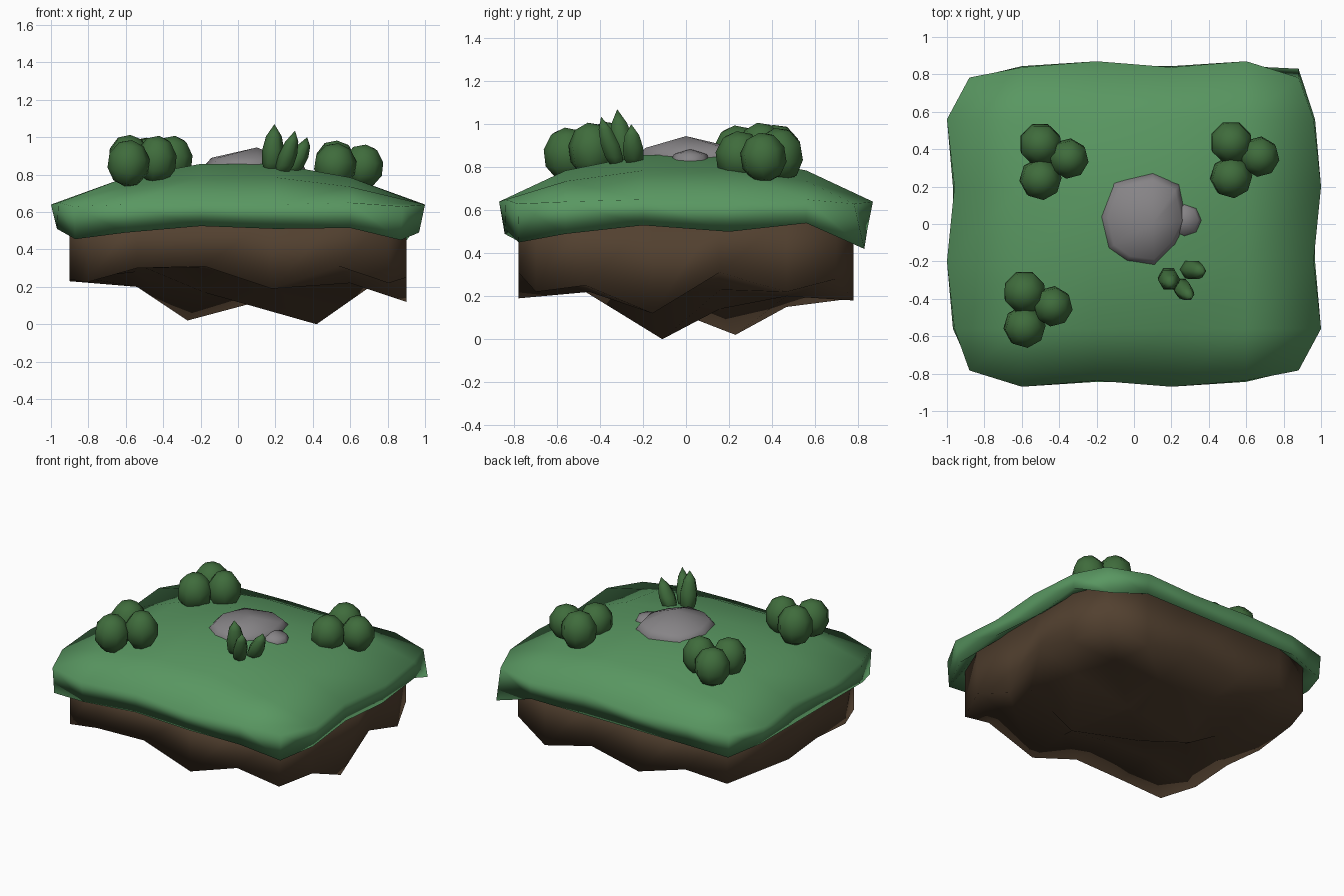
import bpy, bmesh, math
from mathutils import Vector, Matrix

if "Cube" in bpy.data.objects:
    bpy.data.objects.remove(bpy.data.objects["Cube"])

def material(name, rgb):
    m = bpy.data.materials.new(name)
    m.diffuse_color = (*rgb, 1)
    m.use_nodes = True
    m.node_tree.nodes["Principled BSDF"].inputs["Base Color"].default_value = m.diffuse_color
    return m

GRASS = material("grass_green", (0.10, 0.31, 0.12))
LEAF = material("leaf_green", (0.05, 0.15, 0.045))
SOIL = material("soil_brown", (0.085, 0.052, 0.029))
STONE = material("stone_grey", (0.24, 0.23, 0.24))

def finish(name, bm, mat, angle=50):
    bmesh.ops.recalc_face_normals(bm, faces=bm.faces[:])
    me = bpy.data.meshes.new(name)
    bm.to_mesh(me)
    bm.free()
    ob = bpy.data.objects.new(name, me)
    bpy.context.collection.objects.link(ob)
    me.materials.append(mat)
    bpy.ops.object.select_all(action='DESELECT')
    ob.select_set(True)
    bpy.context.view_layer.objects.active = ob
    bpy.ops.object.shade_smooth_by_angle(angle=math.radians(angle))
    return ob

def bridge(bm, a, b):
    n = len(a)
    for k in range(n):
        bm.faces.new((a[k], a[(k + 1) % n], b[(k + 1) % n], b[k]))

N = 6
RIM = ([(i, 0) for i in range(5)] + [(5, j) for j in range(5)]
       + [(i, 5) for i in range(5, 0, -1)] + [(0, j) for j in range(5, 0, -1)])

def is_corner(i, j):
    return i in (0, 5) and j in (0, 5)

def slab(name, grid_point, ring_points, mat):
    """6 x 6 sculpted sheet, walls through further rims, and a flat closing face."""
    bm = bmesh.new()
    g = {(i, j): bm.verts.new(grid_point(i, j)) for i in range(N) for j in range(N)}
    for i in range(N - 1):
        for j in range(N - 1):
            bm.faces.new((g[i, j], g[i + 1, j], g[i + 1, j + 1], g[i, j + 1]))
    prev = [g[c] for c in RIM]
    for point in ring_points:
        ring = [bm.verts.new(point(i, j)) for i, j in RIM]
        bridge(bm, prev, ring)
        prev = ring
    bm.faces.new(prev)
    return finish(name, bm, mat, 150)

# Grass cap: domed top, wavy rim, drooping lip tucked against the soil
GX = [-1, -.6, -.2, .2, .6, 1]
GY = [-.87, -.56, -.2, .2, .56, .87]
LIP = {(0, 0): .455, (1, 0): .49, (2, 0): .525, (3, 0): .51, (4, 0): .515, (5, 0): .45,
       (5, 1): .49, (5, 2): .53, (5, 3): .50, (5, 4): .54, (5, 5): .42}

def grass_top(i, j):
    x, y = GX[i], GY[j]
    if is_corner(i, j):
        return (x * .88, y * .9, .63)
    odd = (i + j) % 2
    if j in (0, 5):
        return (x, y * (1 if odd else .963), .64 if odd else .65)
    if i in (0, 5):
        return (x * (.96 if odd else 1), y, .65 if odd else .64)
    edge = (i in (1, 4)) + (j in (1, 4))
    return (x, y, (.857, .785, .735)[edge])

def grass_lip(i, j):
    x, y = GX[i], GY[j]
    z = LIP.get((i, j), .47 if is_corner(i, j) else .51)
    if (i, j) == (5, 5):
        return (.88, .83, z)
    if is_corner(i, j):
        return (x * .87, y * .895, z)
    return (x * (.968 if i in (0, 5) else 1), y * (.97 if j in (0, 5) else 1), z)

def soil_xy(i, j):
    k = .895 if is_corner(i, j) else 1
    return k * (-.9 + .36 * i), k * (-.78 + .312 * j)

def grass_tuck(i, j):
    x, y = soil_xy(i, j)
    return (x * .98, y * .98, .57)

slab("grass_cap", grass_top, [grass_lip, grass_tuck], GRASS)

# Soil underside: jagged heights by row, front row first
SOIL_Z = [
    [.225, .30, .31, .19, .31, .22],
    [.24, .32, .30, .22, .22, .25],
    [.26, .28, .17, .00, .21, .12],
    [.23, .20, .02, .14, .23, .31],
    [.27, .25, .15, .20, .20, .22],
    [.24, .30, .19, .27, .18, .28],
]
MOVED = {(3, 2): (.42, -.11), (4, 2): (.72, -.16), (2, 3): (-.27, .23),
         (4, 1): (.6, -.45), (4, 3): (.62, .16)}

def soil_bottom(i, j):
    return (*MOVED.get((i, j), soil_xy(i, j)), SOIL_Z[j][i])

slab("soil_base", soil_bottom, [lambda i, j: (*soil_xy(i, j), .575)], SOIL)

# Rocks: irregular outline, shoulder ring and an apex
def rock(name, outline, apex, base, shoulder):
    bm = bmesh.new()
    rings = []
    for z, s in ((base, .97), ((base + shoulder) / 2 + .01, 1), (shoulder, .86)):
        rings.append([bm.verts.new((apex[0] + (x - apex[0]) * s,
                                    apex[1] + (y - apex[1]) * s, z)) for x, y in outline])
    n = len(outline)
    for a, b in zip(rings, rings[1:]):
        bridge(bm, a, b)
    top = bm.verts.new(apex)
    for k in range(n):
        bm.faces.new((rings[-1][k], rings[-1][(k + 1) % n], top))
    bm.faces.new(rings[0])
    finish(name, bm, STONE, 100)

rock("large_rock", [(-.18, .04), (-.14, -.13), (-.04, -.2), (.11, -.22), (.22, -.11),
                    (.28, .02), (.25, .16), (.24, .21), (.1, .27), (-.11, .22)],
     (.10, .0, .945), .79, .89)
rock("small_rock", [(.27 + .09 * math.cos(a * math.pi / 4), .02 + .09 * math.sin(a * math.pi / 4))
                    for a in range(8)], (.25, .02, .885), .78, .86)

# Bushes: three overlapping low-poly balls each, (z, top-to-bottom radius) per ball
def bush(name, x, y, heights):
    bm = bmesh.new()
    spots = ((0, 0, .118), (.15, -.075, .11), (0, -.185, .115))
    for k, ((dx, dy, r), (z, rz)) in enumerate(zip(spots, heights)):
        made = bmesh.ops.create_uvsphere(bm, u_segments=8, v_segments=5, radius=1)
        turn = Matrix.Rotation(math.pi / 8 + k * .25, 3, 'Z') @ Matrix.Rotation(.2, 3, 'X')
        for v in made["verts"]:
            p = turn @ v.co
            v.co = Vector((x + dx + p.x * r, y + dy + p.y * r, z + p.z * rz))
    finish(name, bm, LEAF, 60)

bush("front_left_bush", -.585, -.365, ((.88, .135), (.88, .13), (.86, .127)))
bush("back_left_bush", -.5, .425, ((.87, .13), (.88, .13), (.87, .127)))
bush("back_right_bush", .52, .435, ((.855, .13), (.845, .118), (.85, .12)))

# Leaf tuft: three pointed spindles leaning apart
def leaf(name, base, tip, r):
    base, tip = Vector(base), Vector(tip)
    bm = bmesh.new()
    sides, rings = 6, []
    for t, s in ((0, .55), (.2, .95), (.45, 1), (.75, .7)):
        c = base.lerp(tip, t)
        rings.append([bm.verts.new((c.x + r * s * math.cos(k * math.tau / sides),
                                    c.y + r * s * math.sin(k * math.tau / sides), c.z))
                      for k in range(sides)])
    for a, b in zip(rings, rings[1:]):
        bridge(bm, a, b)
    top = bm.verts.new(tip)
    for k in range(sides):
        bm.faces.new((rings[-1][k], rings[-1][(k + 1) % sides], top))
    bm.faces.new(rings[0])
    finish(name, bm, LEAF, 65)

leaf("tall_leaf", (.182, -.28, .81), (.195, -.32, 1.07), .06)
leaf("front_leaf", (.235, -.32, .80), (.305, -.395, 1.035), .05)
leaf("side_leaf", (.28, -.24, .80), (.37, -.255, 1.0), .055)
